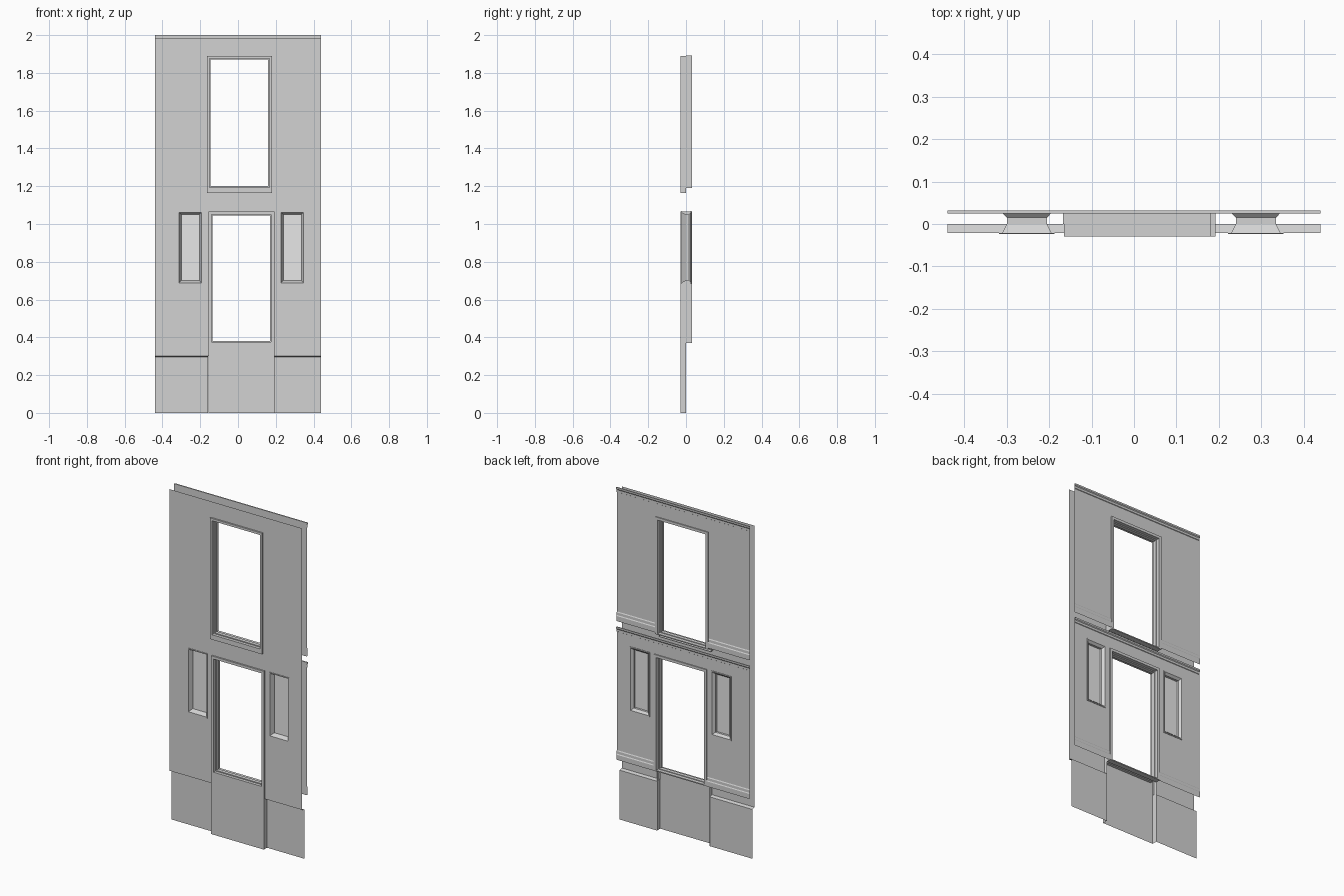
import bpy
import bmesh

if "Cube" in bpy.data.objects:
    bpy.data.objects.remove(bpy.data.objects["Cube"], do_unlink=True)


def material(name, value):
    mat = bpy.data.materials.new(name)
    mat.use_nodes = True
    colour = (value, value, value, 1)
    mat.diffuse_color = colour
    mat.node_tree.nodes["Principled BSDF"].inputs["Base Color"].default_value = colour
    return mat


WALL = material("wall grey", 0.65)
PANE = material("pane light grey", 0.85)


def finish(name, bm, mat):
    bmesh.ops.remove_doubles(bm, verts=bm.verts, dist=0.0001)
    bmesh.ops.recalc_face_normals(bm, faces=bm.faces)
    mesh = bpy.data.meshes.new(name)
    bm.to_mesh(mesh)
    bm.free()
    mesh.materials.append(mat)
    obj = bpy.data.objects.new(name, mesh)
    bpy.context.collection.objects.link(obj)


def quad(bm, points):
    bm.faces.new([bm.verts.new(p) for p in points])


def sheet(name, y, rect, holes=(), mat=WALL):
    """Flat upright sheet with rectangular holes; rects are x0, x1, z0, z1."""
    bm = bmesh.new()
    rects = [rect, *holes]
    xs = sorted({v for r in rects for v in r[:2]})
    zs = sorted({v for r in rects for v in r[2:]})
    for a, b in zip(xs, xs[1:]):
        for c, d in zip(zs, zs[1:]):
            mx, mz = (a + b) / 2, (c + d) / 2
            if not any(h[0] < mx < h[1] and h[2] < mz < h[3] for h in holes):
                quad(bm, [(a, y, c), (b, y, c), (b, y, d), (a, y, d)])
    bmesh.ops.dissolve_limit(bm, angle_limit=0.01, verts=bm.verts, edges=bm.edges)
    finish(name, bm, mat)


def strip(name, x0, x1, profile):
    """Open (y, z) profile run along x."""
    bm = bmesh.new()
    for (y0, z0), (y1, z1) in zip(profile, profile[1:]):
        quad(bm, [(x0, y0, z0), (x1, y0, z0), (x1, y1, z1), (x0, y1, z1)])
    finish(name, bm, WALL)


def frame(name, rect, profile, open_bottom=False):
    """Sweep (outset, y, bottom outset) points around a rectangular opening."""
    bm = bmesh.new()
    x0, x1, z0, z1 = rect
    loops = [[(x0 - d, y, z0 - b), (x0 - d, y, z1 + d),
              (x1 + d, y, z1 + d), (x1 + d, y, z0 - b)] for d, y, b in profile]
    for n, (p, q) in enumerate(zip(loops, loops[1:])):
        for i in range(3 if open_bottom and n == 0 else 4):
            j = (i + 1) % 4
            quad(bm, [p[i], p[j], q[j], q[i]])
    finish(name, bm, WALL)


def grow(rect, d):
    return (rect[0] - d, rect[1] + d, rect[2] - d, rect[3] + d)


HALF = 0.44
FRONT, INNER, BASE, TRIM = -0.021, 0.025, 0.0, -0.03
upper = (-0.145, 0.16, 1.2, 1.87)
lower = (-0.135, 0.17, 0.38, 1.045)
smalls = {"right": (-0.30, -0.205, 0.70, 1.05), "left": (0.24, 0.335, 0.70, 1.05)}
small_holes = [grow(r, 0.014) for r in smalls.values()]
bay = (lower[0] - 0.023, lower[1] + 0.02)

# Outer wall, ledge and set-back base
sheet("outer_wall", FRONT, (-HALF, HALF, 0.3, 1.985),
      [grow(upper, 0.012), (lower[0] - 0.012, lower[1] + 0.012, 0.3, 1.057)] + small_holes)
for side, a, b in (("right", -HALF, bay[0]), ("left", bay[1], HALF)):
    strip(side + "_base", a, b, [(FRONT, 0.3), (BASE, 0.295), (BASE, 0)])

# Inner walls of the two storeys, with cornice and skirting
storeys = (("upper", upper, 1.2, 2.0, []), ("lower", lower, 0.37, 1.165, small_holes))
for storey, win, bottom, top, extra in storeys:
    hole = (win[0] - 0.012, win[1] + 0.012, bottom, win[3] + 0.012)
    sheet(storey + "_inner_wall", INNER, (-HALF, HALF, bottom, top), [hole] + extra)
    strip(storey + "_cornice", -HALF, HALF,
          [(INNER, top - 0.03), (0.028, top - 0.028), (0.028, top - 0.015),
           (0.032, top - 0.01), (0.032, top), (INNER, top)])
    for side, a, b in (("right", -HALF, win[0] - 0.022), ("left", win[1] + 0.022, HALF)):
        strip(f"{storey}_{side}_skirting", a, b,
              [(INNER, bottom + 0.055), (0.028, bottom + 0.05), (0.028, bottom + 0.035),
               (0.031, bottom + 0.03), (0.031, bottom)])

# Large window frames: outer casing, stepped reveal, inner casing
reveal = [(0.006, TRIM, 0.006), (0.006, -0.012, 0.006), (0, -0.012, 0),
          (0, 0.01, 0), (0.006, 0.01, 0.004), (0.006, 0.031, 0.004)]
inner_casing = [(0.022, 0.031, 0.01), (0.022, 0, 0.01)]
frame("upper_window_frame", upper,
      [(0.02, 0, 0.035), (0.02, TRIM, 0.035)] + reveal + inner_casing)
# The lower casing runs down to the ground as a projecting panel
frame("lower_window_bay", lower,
      [(0.022, 0, 0.38), (0.022, TRIM, 0.38)] + reveal + inner_casing, open_bottom=True)

# Small splayed side windows with pale panes
for side, rect in smalls.items():
    frame(side + "_small_window_frame", rect,
          [(0.018, FRONT, 0.018), (0.018, -0.024, 0.018), (0.012, -0.024, 0.012),
           (0, 0, 0), (0, 0.015, 0), (0.012, 0.028, 0.012),
           (0.018, 0.028, 0.018), (0.018, INNER, 0.018)])
    sheet(side + "_small_window_pane", 0.002, rect, mat=PANE)
